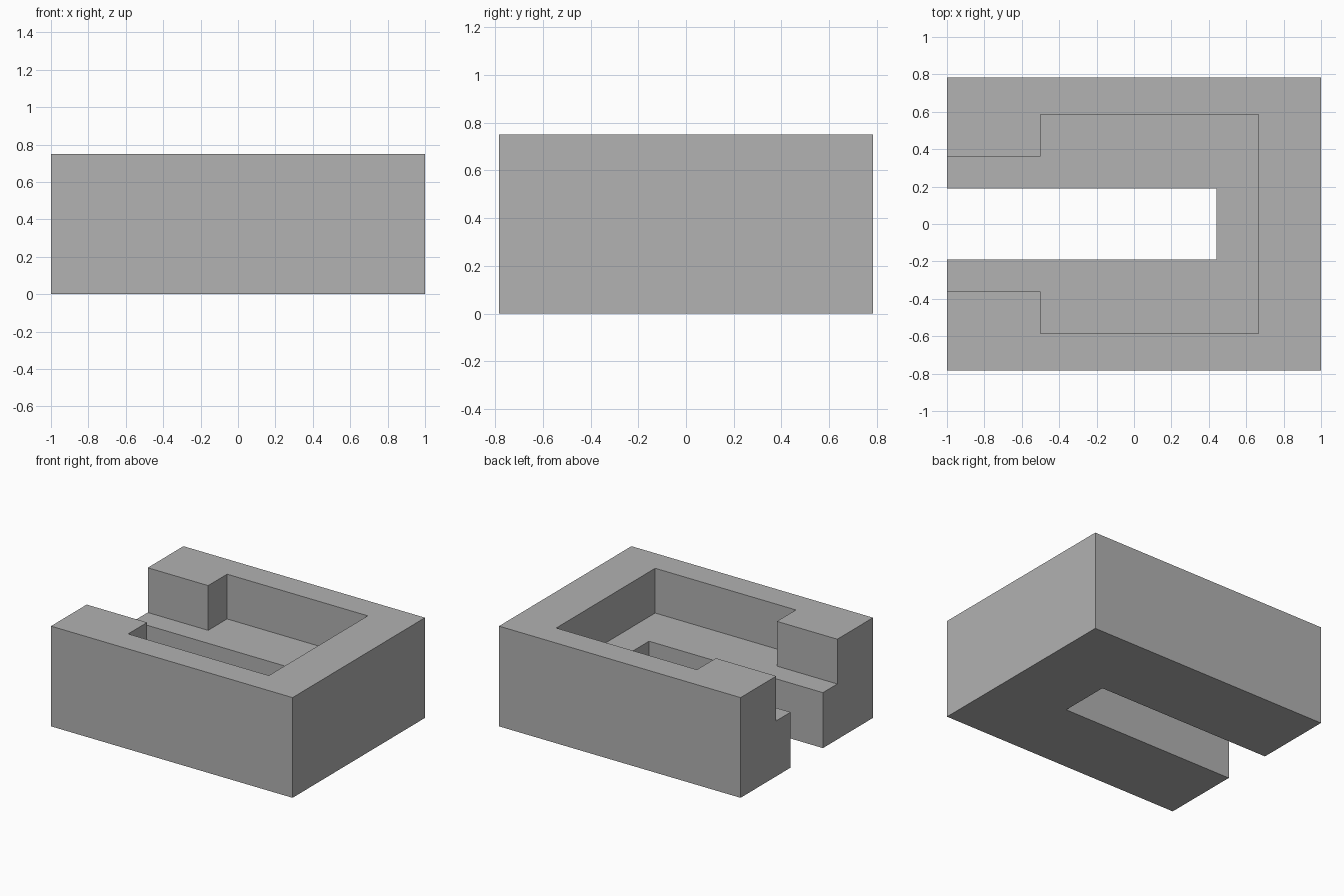
import bpy
import bmesh

cube = bpy.data.objects.get("Cube")
if cube:
    bpy.data.objects.remove(cube, do_unlink=True)

LENGTH, HALF_WIDTH, HEIGHT, LEDGE = 1.0, 0.783, 0.75, 0.415
PAST = 1.2  # cutters run out through the open end

grey = bpy.data.materials.new("mid grey")
grey.use_nodes = True
colour = (0.445, 0.445, 0.445, 1)
grey.diffuse_color = colour
grey.node_tree.nodes["Principled BSDF"].inputs["Base Color"].default_value = colour


def prism(name, half_profile, bottom, top):
    """Extrude an outline mirrored across the x axis from bottom to top."""
    outline = half_profile + [(x, -y) for x, y in reversed(half_profile)]
    bm = bmesh.new()
    face = bm.faces.new([bm.verts.new((x, y, bottom)) for x, y in outline])
    grown = bmesh.ops.extrude_face_region(bm, geom=[face])
    verts = [v for v in grown["geom"] if isinstance(v, bmesh.types.BMVert)]
    bmesh.ops.translate(bm, verts=verts, vec=(0, 0, top - bottom))
    bmesh.ops.recalc_face_normals(bm, faces=bm.faces)
    mesh = bpy.data.meshes.new(name)
    bm.to_mesh(mesh)
    bm.free()
    mesh.materials.append(grey)
    obj = bpy.data.objects.new(name, mesh)
    bpy.context.collection.objects.link(obj)
    return obj


# Solid block
block = prism("slotted_block", [(-LENGTH, HALF_WIDTH), (LENGTH, HALF_WIDTH)], 0, HEIGHT)

# Wide upper pocket with a narrower neck at the open end
pocket = prism("pocket_cutter",
               [(-PAST, 0.361), (-0.5, 0.361), (-0.5, 0.585), (0.665, 0.585)],
               LEDGE, HEIGHT + 0.2)

# Narrow slot through the floor
slot = prism("slot_cutter", [(-PAST, 0.191), (0.44, 0.191)], -0.2, HEIGHT + 0.2)

# Cut both out of the block
for cutter in (pocket, slot):
    cutter.hide_render = True
    bpy.context.view_layer.objects.active = block
    cut = block.modifiers.new("cut", "BOOLEAN")
    cut.operation = "DIFFERENCE"
    cut.solver = "EXACT"
    cut.object = cutter
    bpy.ops.object.modifier_apply(modifier=cut.name)
    bpy.data.objects.remove(cutter, do_unlink=True)
